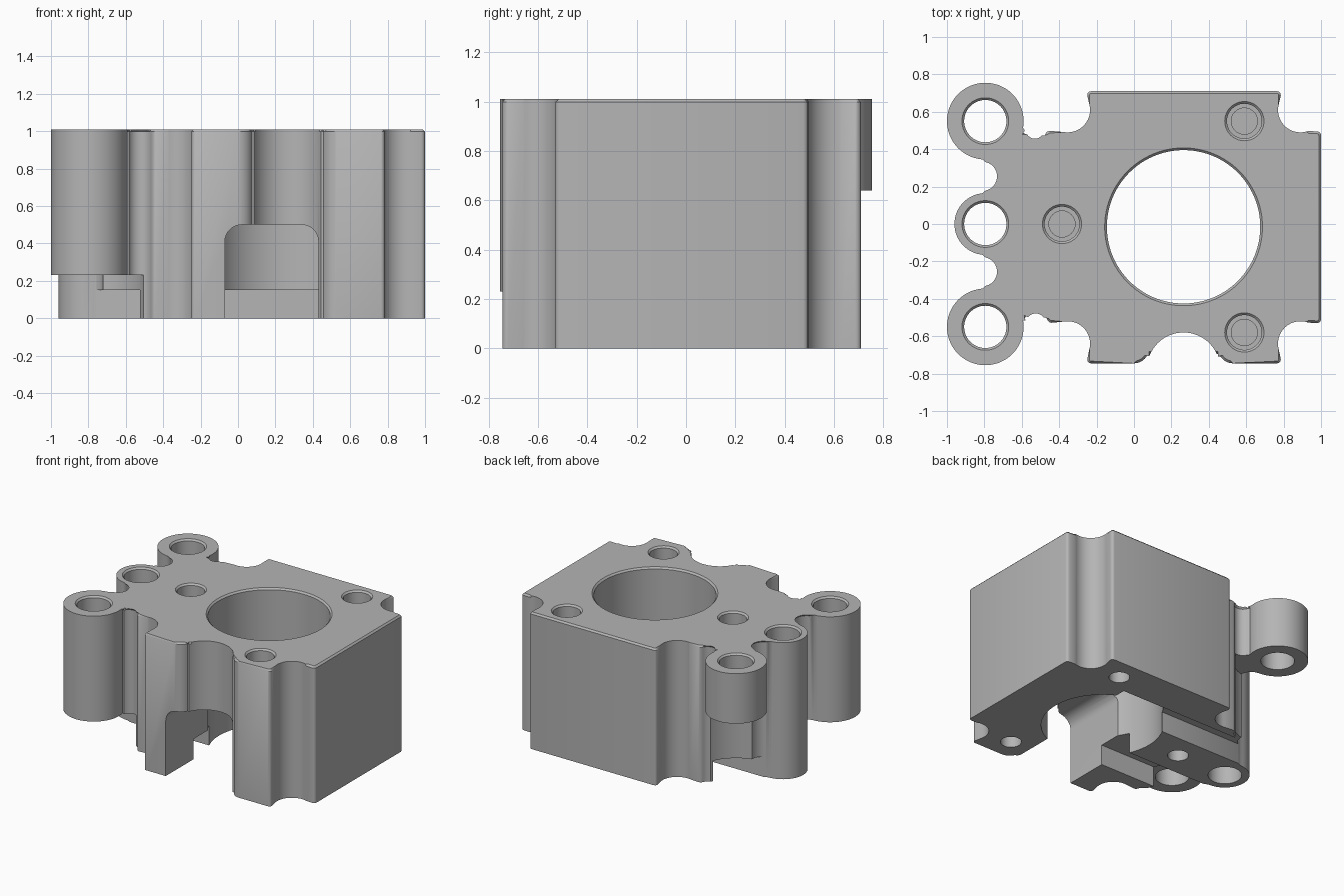
import bpy
import bmesh
from math import cos, sin, radians, pi, ceil

cube = bpy.data.objects.get("Cube")
if cube:
    bpy.data.objects.remove(cube, do_unlink=True)

HEIGHT = 1.01
CHAMFER = 0.012

grey = bpy.data.materials.new("machined grey")
grey.use_nodes = True
grey.diffuse_color = (0.46, 0.46, 0.46, 1)
grey.node_tree.nodes["Principled BSDF"].inputs["Base Color"].default_value = (0.46, 0.46, 0.46, 1)


def make_object(name, bm):
    bmesh.ops.recalc_face_normals(bm, faces=bm.faces)
    mesh = bpy.data.meshes.new(name)
    bm.to_mesh(mesh)
    bm.free()
    mesh.materials.append(grey)
    obj = bpy.data.objects.new(name, mesh)
    bpy.context.collection.objects.link(obj)
    return obj


def arc(cx, cy, r, start, end):
    """Points along an arc; it runs clockwise when end is below start."""
    step = 5 if r > 0.1 else 12 if r > 0.04 else 30
    n = max(2, ceil(abs(end - start) / step))
    angles = [radians(start + (end - start) * i / n) for i in range(n + 1)]
    return [(cx + r * cos(a), cy + r * sin(a)) for a in angles]


def loft(rings):
    """Closed solid through rings of points with equal counts."""
    bm = bmesh.new()
    loops = [[bm.verts.new(p) for p in ring] for ring in rings]
    count = len(loops[0])
    for low, high in zip(loops, loops[1:]):
        for i in range(count):
            j = (i + 1) % count
            bm.faces.new((low[i], low[j], high[j], high[i]))
    bm.faces.new(loops[0][::-1])
    bm.faces.new(loops[-1])
    return bm


def lathe(name, x, y, profile, sides=64):
    """Turned solid from (radius, z) pairs."""
    turns = [2 * pi * i / sides for i in range(sides)]
    return make_object(name, loft([[(x + r * cos(a), y + r * sin(a), z) for a in turns] for r, z in profile]))


def box(name, x0, x1, y0, y1, z0, z1):
    corners = [(x0, y0), (x1, y0), (x1, y1), (x0, y1)]
    return make_object(name, loft([[(x, y, z) for x, y in corners] for z in (z0, z1)]))


def cut(target, cutter):
    mod = target.modifiers.new("cut", "BOOLEAN")
    mod.operation = "DIFFERENCE"
    mod.solver = "EXACT"
    mod.object = cutter
    bpy.context.view_layer.update()
    result = bpy.data.meshes.new_from_object(target.evaluated_get(bpy.context.evaluated_depsgraph_get()))
    target.modifiers.clear()
    target.data = result
    bpy.data.objects.remove(cutter, do_unlink=True)


# Outline of the block: each row is centre x, centre y, radius, start and end angle
outline_arcs = [
    (0.98, -0.51, 0.02, -90, 0), (0.98, 0.475, 0.02, 0, 90),
    (0.89, 0.61, 0.12, -70, -190), (0.765, 0.69, 0.02, -10, 90),
    (-0.23, 0.69, 0.02, 90, 190), (-0.355, 0.61, 0.12, 10, -100),
    (-0.45, 0.473, 0.025, 90, 150), (-0.53, 0.505, 0.061, -30, -160),
    (-0.795, 0.55, 0.205, -15, 260), (-0.81, 0.255, 0.09, 90, -90),
    (-0.795, 0, 0.165, 100, 260), (-0.81, -0.255, 0.09, 90, -90),
    (-0.795, -0.55, 0.205, 100, 375), (-0.525, -0.53, 0.064, 155, 25),
    (-0.44, -0.503, 0.025, 205, 270), (-0.355, -0.64, 0.12, 100, -10),
    (-0.23, -0.725, 0.02, 170, 270), (0, -0.665, 0.08, -90, -22),
    (0.265, -0.775, 0.195, 156, 24), (0.53, -0.665, 0.08, 202, 270),
    (0.765, -0.725, 0.02, -90, 10), (0.89, -0.64, 0.12, 190, 70),
]
outline = [p for row in outline_arcs for p in arc(*row)]
bm = loft([[(x, y, z) for x, y in outline] for z in (0, HEIGHT)])
rim = [e for e in bm.edges if all(v.co.z > HEIGHT - 0.001 for v in e.verts)]
bmesh.ops.bevel(bm, geom=rim, offset=CHAMFER, segments=1, affect="EDGES")
block = make_object("bracket_block", bm)

# Clearance under the two outer lugs
for y, top in ((0.55, 0.64), (-0.55, 0.23)):
    cut(block, lathe("lug_clearance", -0.795, y, [(0.3, -0.1), (0.3, top)]))

# Shallow pockets on both sides of the middle lug's foot
cut(block, box("back_pocket", -1.1, 0.45, 0.18, 0.43, -0.1, 0.15))
cut(block, box("front_pocket", -1.1, 0.2, -0.42, -0.18, -0.1, 0.15))

# Window with rounded upper corners in the front wall
window = [(-0.07, -0.1), (0.43, -0.1)] + arc(0.34, 0.41, 0.09, 0, 90) + arc(0.02, 0.41, 0.09, 90, 180)
cut(block, make_object("window", loft([[(x, y, z) for x, z in window] for y in (-0.9, -0.1)])))


def through_hole(x, y, r, sides=64):
    cut(block, lathe("hole", x, y, [(r, -0.1), (r, HEIGHT - CHAMFER),
                                   (r + CHAMFER, HEIGHT), (r + CHAMFER, HEIGHT + 0.1)], sides))


# Main bore and lug holes
through_hole(0.265, -0.015, 0.41, 96)
for y in (0.55, 0, -0.55):
    through_hole(-0.795, y, 0.113)

# Stepped blind holes from the top, plain blind holes from below
for x, y in ((0.59, 0.55), (0.59, -0.58), (-0.385, 0)):
    cut(block, lathe("stepped_hole", x, y, [(0.07, 0.55), (0.07, 0.75), (0.093, 0.75), (0.093, HEIGHT - CHAMFER),
                                           (0.105, HEIGHT), (0.105, HEIGHT + 0.1)], 48))
    cut(block, lathe("lower_hole", x, y, [(0.07, -0.1), (0.07, 0.35)], 48))

# Smooth curved walls, keep edges crisp
bpy.ops.object.select_all(action="DESELECT")
block.select_set(True)
bpy.context.view_layer.objects.active = block
bpy.ops.object.shade_smooth_by_angle(angle=radians(32))
